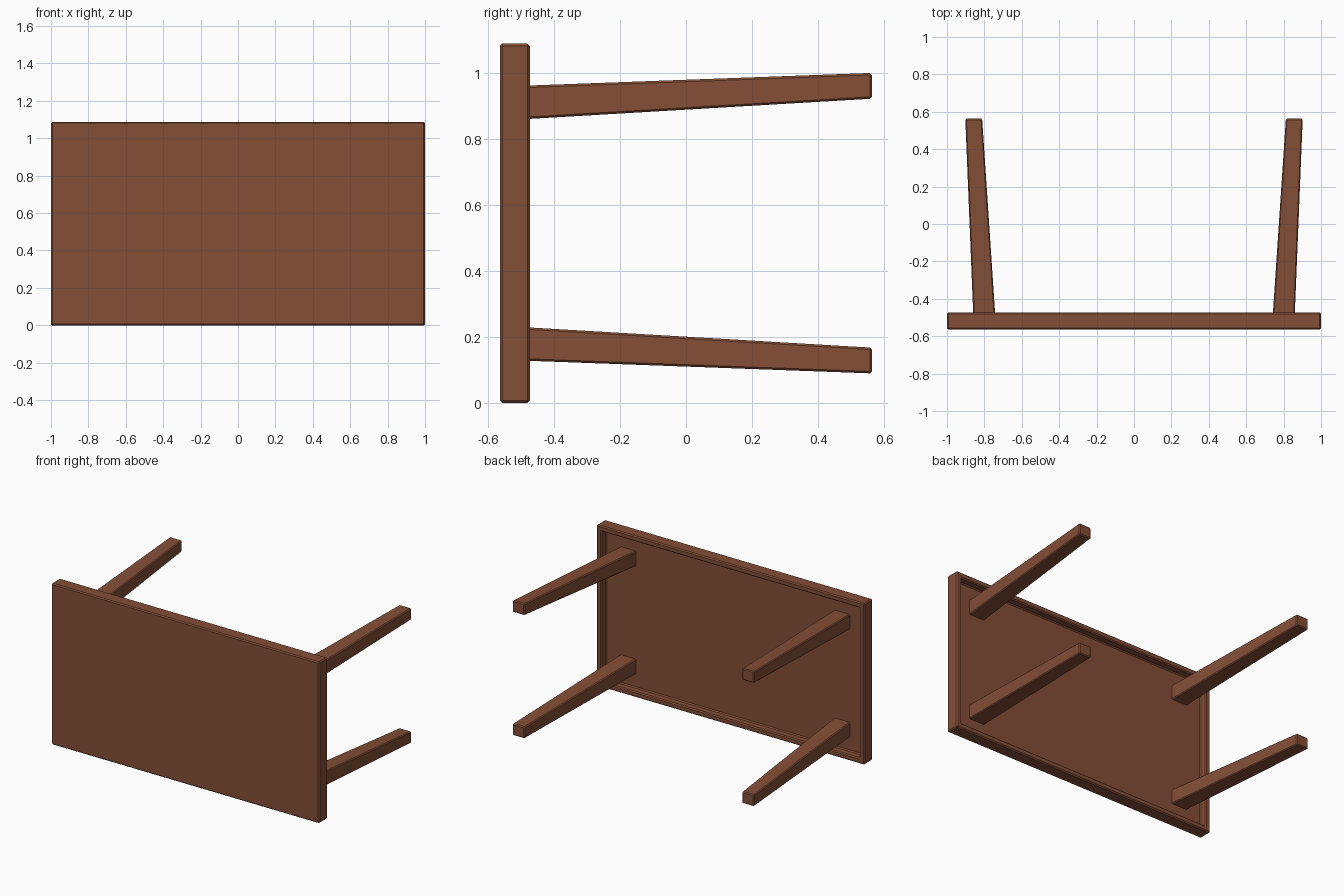
import bpy, bmesh

if "Cube" in bpy.data.objects:
    bpy.data.objects.remove(bpy.data.objects["Cube"])

Z_MID = 0.544
Y_FRONT, Y_RIM, Y_FLOOR, Y_TIP = -0.563, -0.473, -0.523, 0.563

wood = bpy.data.materials.new("brown wood")
wood.diffuse_color = (0.23, 0.077, 0.038, 1)
wood.use_nodes = True
wood.node_tree.nodes["Principled BSDF"].inputs["Base Color"].default_value = wood.diffuse_color


def finish(name, bm, bevel):
    """Turn a bmesh into a flat-shaded wooden object with slim chamfers."""
    bmesh.ops.recalc_face_normals(bm, faces=bm.faces[:])
    mesh = bpy.data.meshes.new(name)
    bm.to_mesh(mesh)
    bm.free()
    mesh.materials.append(wood)
    obj = bpy.data.objects.new(name, mesh)
    bpy.context.collection.objects.link(obj)
    mod = obj.modifiers.new("chamfer", 'BEVEL')
    mod.width = bevel
    mod.segments = 1
    mod.limit_method = 'ANGLE'
    return obj


# Tabletop standing on its long edge, underside (facing +y) recessed inside a rim
bm = bmesh.new()
bmesh.ops.create_cube(bm, size=1)
for v in bm.verts:
    v.co = (v.co.x * 2,
            Y_RIM if v.co.y > 0 else Y_FRONT,
            Z_MID + v.co.z * 2 * Z_MID)
bm.normal_update()
underside = max(bm.faces, key=lambda f: f.normal.y)
bmesh.ops.inset_region(bm, faces=[underside], thickness=0.053)
recess = bmesh.ops.extrude_discrete_faces(bm, faces=[underside])["faces"][0]
for v in recess.verts:
    v.co.y = Y_FLOOR
finish("tabletop", bm, 0.007)


# Tapered, splayed legs: (x inner, x outer, z inner, z outer) at the rim and at the tip
RIM = (0.743, 0.860, 0.316, 0.417)
TIP = (0.812, 0.902, 0.377, 0.455)


def leg(name, sx, sz):
    bm = bmesh.new()
    bmesh.ops.create_cube(bm, size=1)
    for v in bm.verts:
        y = Y_TIP if v.co.y > 0 else Y_FLOOR - 0.01
        t = (y - Y_RIM) / (Y_TIP - Y_RIM)
        x0, x1, z0, z1 = (a + (b - a) * t for a, b in zip(RIM, TIP))
        v.co = (sx * (x1 if v.co.x > 0 else x0), y,
                Z_MID + sz * (z1 if v.co.z > 0 else z0))
    finish(name, bm, 0.006)


for side, sx in (("left", -1), ("right", 1)):
    for level, sz in (("lower", -1), ("upper", 1)):
        leg(f"{level}_{side}_leg", sx, sz)
